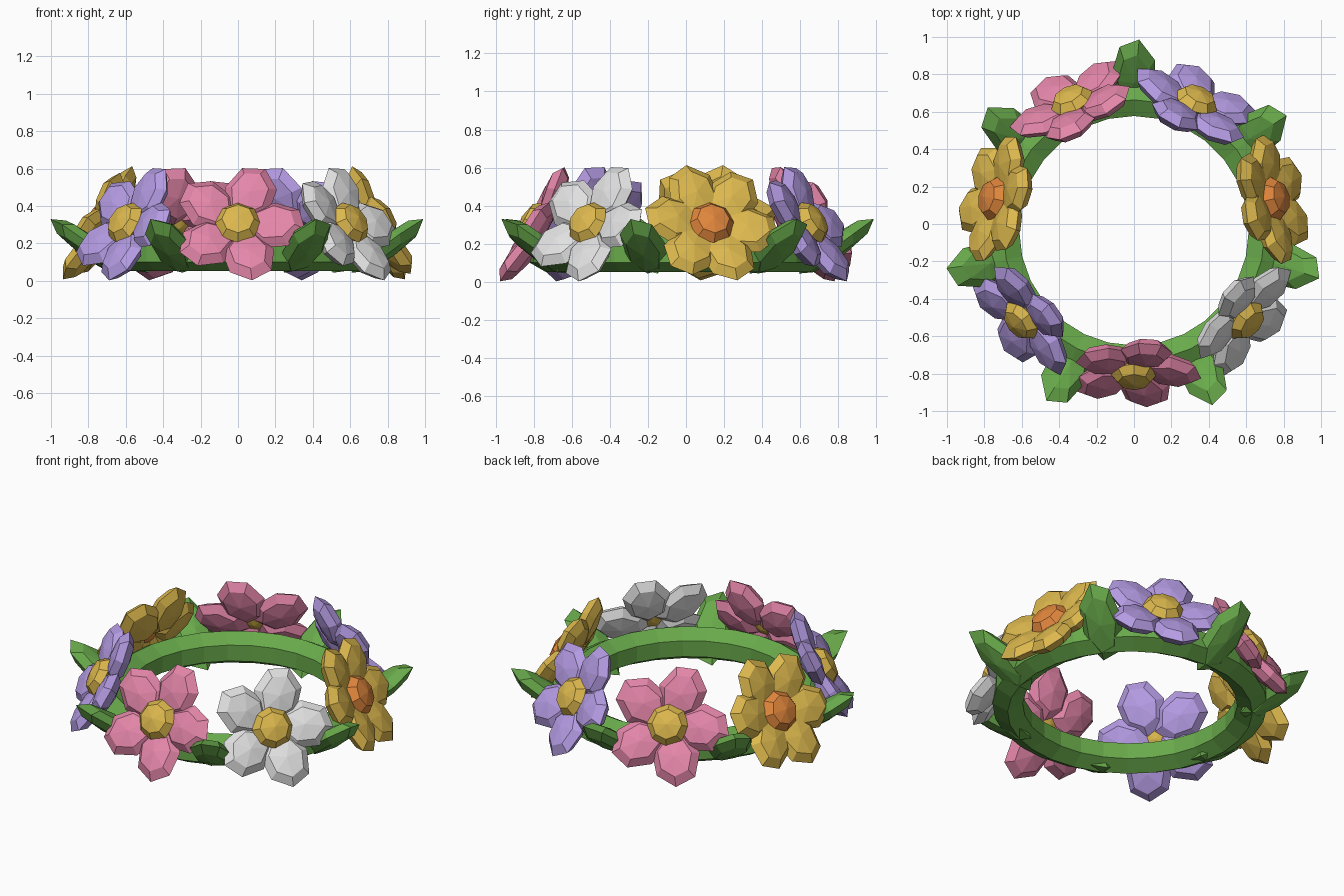
import bpy, bmesh, math
from mathutils import Matrix, Vector

if "Cube" in bpy.data.objects:
    bpy.data.objects.remove(bpy.data.objects["Cube"])

CENTRE = Vector((0, -0.036, 0))
STEP = 2 * math.pi / 7


def material(name, rgb):
    m = bpy.data.materials.new(name)
    m.diffuse_color = (*rgb, 1)
    m.use_nodes = True
    m.node_tree.nodes["Principled BSDF"].inputs["Base Color"].default_value = m.diffuse_color
    return m


GREEN = material("leaf green", (0.14, 0.40, 0.07))
PINK = material("pink", (0.78, 0.24, 0.40))
WHITE = material("white", (0.76, 0.76, 0.76))
YELLOW = material("yellow", (0.72, 0.48, 0.075))
PURPLE = material("purple", (0.46, 0.33, 0.77))
ORANGE = material("orange", (0.75, 0.24, 0.045))


def make(name, bm, mat):
    me = bpy.data.meshes.new(name)
    bm.to_mesh(me)
    bm.free()
    me.materials.append(mat)
    ob = bpy.data.objects.new(name, me)
    bpy.context.collection.objects.link(ob)
    return ob


def blob(bm, frame, size, segments=7):
    """Faceted, flattened ellipsoid; local x is its length, z its thickness."""
    bmesh.ops.create_uvsphere(bm, u_segments=segments, v_segments=4, radius=1,
                              matrix=frame @ Matrix.Diagonal((*size, 1)))


def outward_frame(angle, radius, z, tilt):
    """x = tangent, y = up the face, z = outward normal tilted upward."""
    out = Vector((math.cos(angle), math.sin(angle), 0))
    n = out * math.cos(tilt) + Vector((0, 0, math.sin(tilt)))
    u = Vector((-math.sin(angle), math.cos(angle), 0))
    m = Matrix((u, n.cross(u), n)).transposed().to_4x4()
    m.translation = CENTRE + out * radius + Vector((0, 0, z))
    return m


# Vine ring: hexagonal section with upright inner and outer faces
SEGS, SIDES = 28, 6
bm = bmesh.new()
loops = []
for i in range(SEGS):
    a = 2 * math.pi * i / SEGS
    loop = []
    for j in range(SIDES):
        t = 2 * math.pi * (j + 0.5) / SIDES
        r = 0.70 + 0.1 * math.cos(t)
        loop.append(bm.verts.new(CENTRE + Vector((r * math.cos(a), r * math.sin(a),
                                                  0.152 + 0.1 * math.sin(t)))))
    loops.append(loop)
for i in range(SEGS):
    p, q = loops[i], loops[(i + 1) % SEGS]
    for j in range(SIDES):
        k = (j + 1) % SIDES
        bm.faces.new((p[j], q[j], q[k], p[k]))
bmesh.ops.recalc_face_normals(bm, faces=bm.faces)
make("vine_ring", bm, GREEN)

# Flowers around the ring, starting at the front
flowers = [("pink", PINK, 5, YELLOW), ("white", WHITE, 5, YELLOW), ("yellow", YELLOW, 6, ORANGE),
           ("purple", PURPLE, 5, YELLOW), ("pink", PINK, 5, YELLOW), ("yellow", YELLOW, 6, ORANGE),
           ("purple", PURPLE, 5, YELLOW)]
for i, (label, mat, count, heart) in enumerate(flowers):
    frame = outward_frame(-math.pi / 2 + i * STEP, 0.715, 0.28, math.radians(29))
    start = math.radians(71 if count == 5 else 51)
    bm = bmesh.new()
    for k in range(count):
        spin = start + k * 2 * math.pi / count
        blob(bm, frame @ Matrix.Rotation(spin, 4, 'Z') @ Matrix.Rotation(math.radians(-10), 4, 'Y')
             @ Matrix.Translation((0.198, 0, 0)), (0.17, 0.142, 0.06))
    make(f"{label}_petals_{i + 1}", bm, mat)
    bm = bmesh.new()
    blob(bm, frame @ Matrix.Translation((0, 0, 0.063)), (0.122, 0.122, 0.065), 8)
    make(f"flower_heart_{i + 1}", bm, heart)

# Leaves between the flowers, rising outward
for i in range(7):
    a = math.pi / 2 + i * STEP
    bm = bmesh.new()
    place = Matrix.Translation(CENTRE + Vector((0.825 * math.cos(a), 0.825 * math.sin(a), 0.187)))
    blob(bm, place @ Matrix.Rotation(a, 4, 'Z') @ Matrix.Rotation(math.radians(-36), 4, 'Y'),
         (0.25, 0.124, 0.06))
    make(f"leaf_{i + 1}", bm, GREEN)
